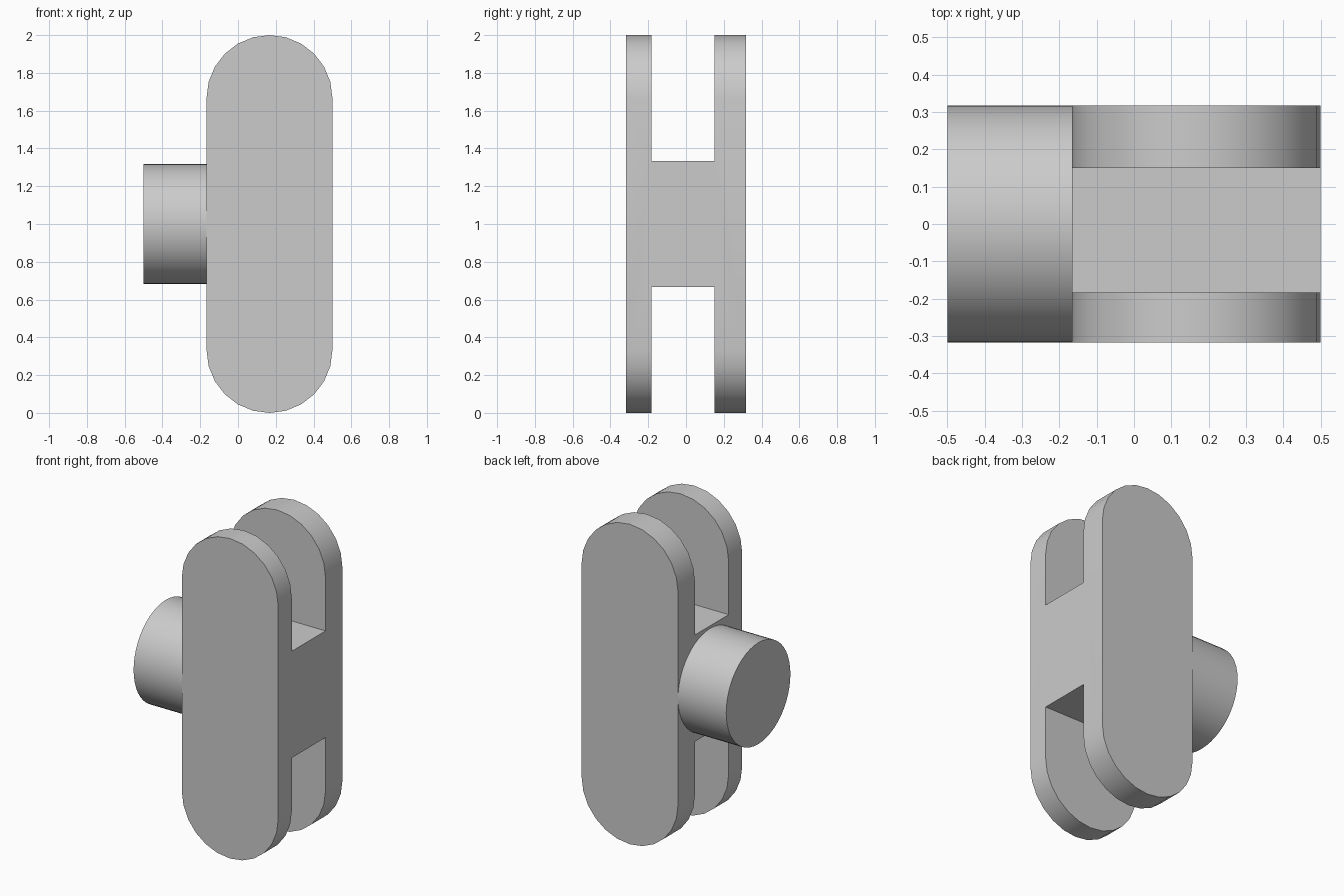
import bpy
import bmesh
from math import radians, cos, sin, pi
from mathutils import Matrix

default = bpy.data.objects.get("Cube")
if default:
    bpy.data.objects.remove(default, do_unlink=True)

# Single plain grey material
grey = bpy.data.materials.new("light_grey")
grey.use_nodes = True
colour = (0.6, 0.6, 0.6, 1)
grey.diffuse_color = colour
grey.node_tree.nodes["Principled BSDF"].inputs["Base Color"].default_value = colour

RADIUS = 1 / 3              # rounded ends of the body
BODY_X = 1 / 6              # body centre
FRONT, BACK = -0.317, 0.317
SLOT_FRONT, SLOT_BACK = -0.183, 0.15
ARC_STEPS = 12


def finish(name, bm):
    bmesh.ops.recalc_face_normals(bm, faces=bm.faces)
    mesh = bpy.data.meshes.new(name)
    bm.to_mesh(mesh)
    bm.free()
    mesh.materials.append(grey)
    obj = bpy.data.objects.new(name, mesh)
    bpy.context.collection.objects.link(obj)
    return obj


def smooth(obj):
    bpy.ops.object.select_all(action="DESELECT")
    obj.select_set(True)
    bpy.context.view_layer.objects.active = obj
    bpy.ops.object.shade_smooth_by_angle(angle=radians(30))


def box(name, low, high):
    bm = bmesh.new()
    size = [b - a for a, b in zip(low, high)]
    centre = [(a + b) / 2 for a, b in zip(low, high)]
    matrix = Matrix.Translation(centre) @ Matrix.Diagonal((*size, 1))
    bmesh.ops.create_cube(bm, size=1, matrix=matrix)
    return finish(name, bm)


# Body: round-ended outline extruded from front to back
bm = bmesh.new()
outline = []
for centre_z, start in ((2 - RADIUS, 0), (RADIUS, pi)):
    for i in range(ARC_STEPS + 1):
        a = start + pi * i / ARC_STEPS
        outline.append(bm.verts.new((BODY_X + RADIUS * cos(a), FRONT,
                                     centre_z + RADIUS * sin(a))))
face = bm.faces.new(outline)
extruded = bmesh.ops.extrude_face_region(bm, geom=[face], use_keep_orig=True)
moved = [v for v in extruded["geom"] if isinstance(v, bmesh.types.BMVert)]
bmesh.ops.translate(bm, verts=moved, vec=(0, BACK - FRONT, 0))
body = finish("slotted_body", bm)

# Upper and lower slots leave two plates joined by a centre block
for name, low_z, high_z in (("upper_slot_cutter", 4 / 3, 2.2),
                            ("lower_slot_cutter", -0.2, 2 / 3)):
    cutter = box(name, (-0.4, SLOT_FRONT, low_z), (0.8, SLOT_BACK, high_z))
    cutter.hide_render = True
    bpy.ops.object.select_all(action="DESELECT")
    body.select_set(True)
    bpy.context.view_layer.objects.active = body
    cut = body.modifiers.new("slot", "BOOLEAN")
    cut.operation = "DIFFERENCE"
    cut.solver = "EXACT"
    cut.object = cutter
    bpy.ops.object.modifier_apply(modifier=cut.name)
    bpy.data.objects.remove(cutter, do_unlink=True)
smooth(body)

# Round boss on the right side, sunk slightly into the centre block
bm = bmesh.new()
start_x, end_x = -0.5, -0.15
bmesh.ops.create_cone(
    bm, cap_ends=True, segments=48, radius1=BACK, radius2=BACK,
    depth=end_x - start_x,
    matrix=Matrix.Translation(((start_x + end_x) / 2, 0, 1))
    @ Matrix.Rotation(pi / 2, 4, "Y"))
smooth(finish("side_boss", bm))
